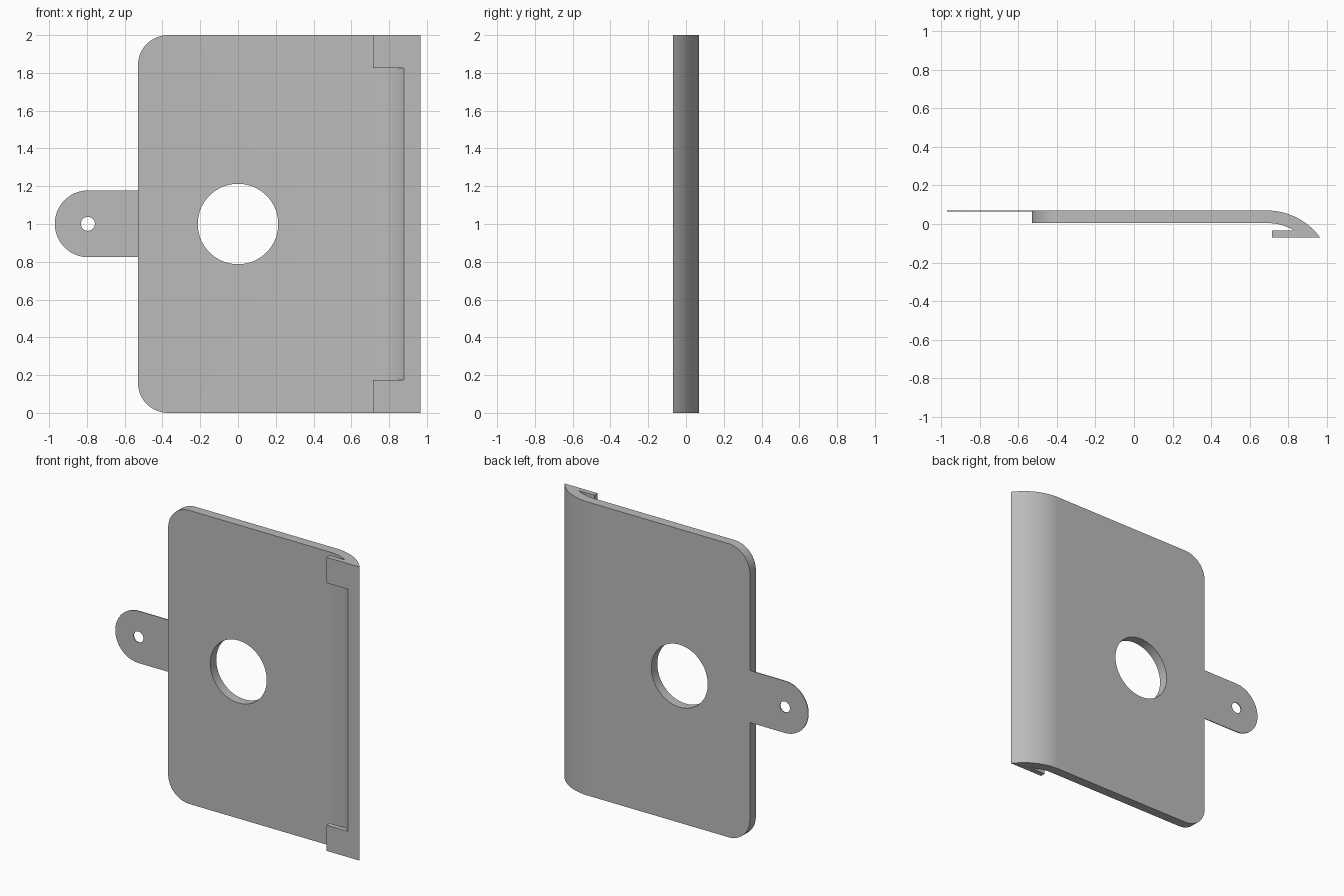
import bpy, bmesh
from math import sin, cos, pi, radians, acos
from mathutils import Vector

if "Cube" in bpy.data.objects:
    bpy.data.objects.remove(bpy.data.objects["Cube"])

grey = bpy.data.materials.new("plain_grey")
grey.use_nodes = True
grey.diffuse_color = (0.5, 0.5, 0.5, 1)
grey.node_tree.nodes["Principled BSDF"].inputs["Base Color"].default_value = (0.5, 0.5, 0.5, 1)


def prism(name, points, sweep):
    """Extrude a closed outline of 3D points along the sweep vector."""
    bm = bmesh.new()
    face = bm.faces.new([bm.verts.new(p) for p in points])
    out = bmesh.ops.extrude_face_region(bm, geom=[face])
    bmesh.ops.translate(bm, vec=Vector(sweep),
                        verts=[v for v in out["geom"] if isinstance(v, bmesh.types.BMVert)])
    bmesh.ops.recalc_face_normals(bm, faces=bm.faces)
    mesh = bpy.data.meshes.new(name)
    bm.to_mesh(mesh)
    bm.free()
    obj = bpy.data.objects.new(name, mesh)
    bpy.context.collection.objects.link(obj)
    mesh.materials.append(grey)
    return obj


def arc(cx, cy, r, start, end, steps):
    return [(cx + r * cos(start + (end - start) * i / steps),
             cy + r * sin(start + (end - start) * i / steps)) for i in range(steps + 1)]


def in_plan(points, z):
    return [(x, y, z) for x, y in points]


def in_front(points, y):
    return [(x, y, z) for x, z in points]


def boolean(obj, cutter, operation):
    """Apply a boolean and discard its cutter."""
    mod = obj.modifiers.new("cut", 'BOOLEAN')
    mod.object, mod.operation, mod.solver = cutter, operation, 'EXACT'
    bpy.context.view_layer.objects.active = obj
    bpy.ops.object.modifier_apply(modifier=mod.name)
    bpy.data.objects.remove(cutter)


def cut_hole(obj, x, z, r):
    ring = arc(x, z, r, 0, 2 * pi, 64)[:-1]
    boolean(obj, prism("hole_cutter", in_front(ring, -0.3), (0, 0.6, 0)), 'DIFFERENCE')


# Shared bend of the curled edge
BEND_X, BEND_Y, OUTER, INNER = 0.69, -0.27, 0.34, 0.275
FRONT, LIP = -0.07, -0.035


def angle_at(y, r):
    return pi / 2 - acos((y - BEND_Y) / r)


# Panel: flat plate with one edge curling forward
profile = [(-0.6, BEND_Y + INNER), (-0.6, BEND_Y + OUTER)]
profile += arc(BEND_X, BEND_Y, OUTER, pi / 2, angle_at(FRONT, OUTER), 20)
profile += arc(BEND_X, BEND_Y, INNER, angle_at(FRONT, INNER), pi / 2, 20)
panel = prism("panel", in_plan(profile, -0.1), (0, 0, 2.2))

# Panel outline with rounded corners on the flat side
outline = [(1.2, 0), (1.2, 2)]
outline += arc(-0.37, 1.84, 0.16, pi / 2, pi, 16)
outline += arc(-0.37, 0.16, 0.16, pi, 1.5 * pi, 16)
boolean(panel, prism("outline_cutter", in_front(outline, -0.3), (0, 0.6, 0)), 'INTERSECT')
cut_hole(panel, 0, 1, 0.213)

# Clips hooked back from the curled edge, top and bottom
clip_profile = [(0.715, LIP), (0.715, FRONT)]
clip_profile += arc(BEND_X, BEND_Y, INNER, angle_at(FRONT, INNER), angle_at(LIP, INNER), 6)
clips = [prism(name, in_plan(clip_profile, z), (0, 0, 0.175))
         for name, z in (("lower_clip", 0), ("upper_clip", 1.825))]

# Thin rounded tab on the opposite edge
tab_shape = [(-0.53, 0.824), (-0.53, 1.178)]
tab_shape += arc(-0.793, 1.001, 0.177, pi / 2, 1.5 * pi, 32)
tab = prism("tab", in_front(tab_shape, 0.064), (0, 0.006, 0))
cut_hole(tab, -0.795, 1.001, 0.037)

# Smooth the curves, keep the edges crisp
bpy.ops.object.select_all(action='DESELECT')
for obj in [panel, tab] + clips:
    obj.select_set(True)
bpy.context.view_layer.objects.active = panel
bpy.ops.object.shade_smooth_by_angle(angle=radians(30))
